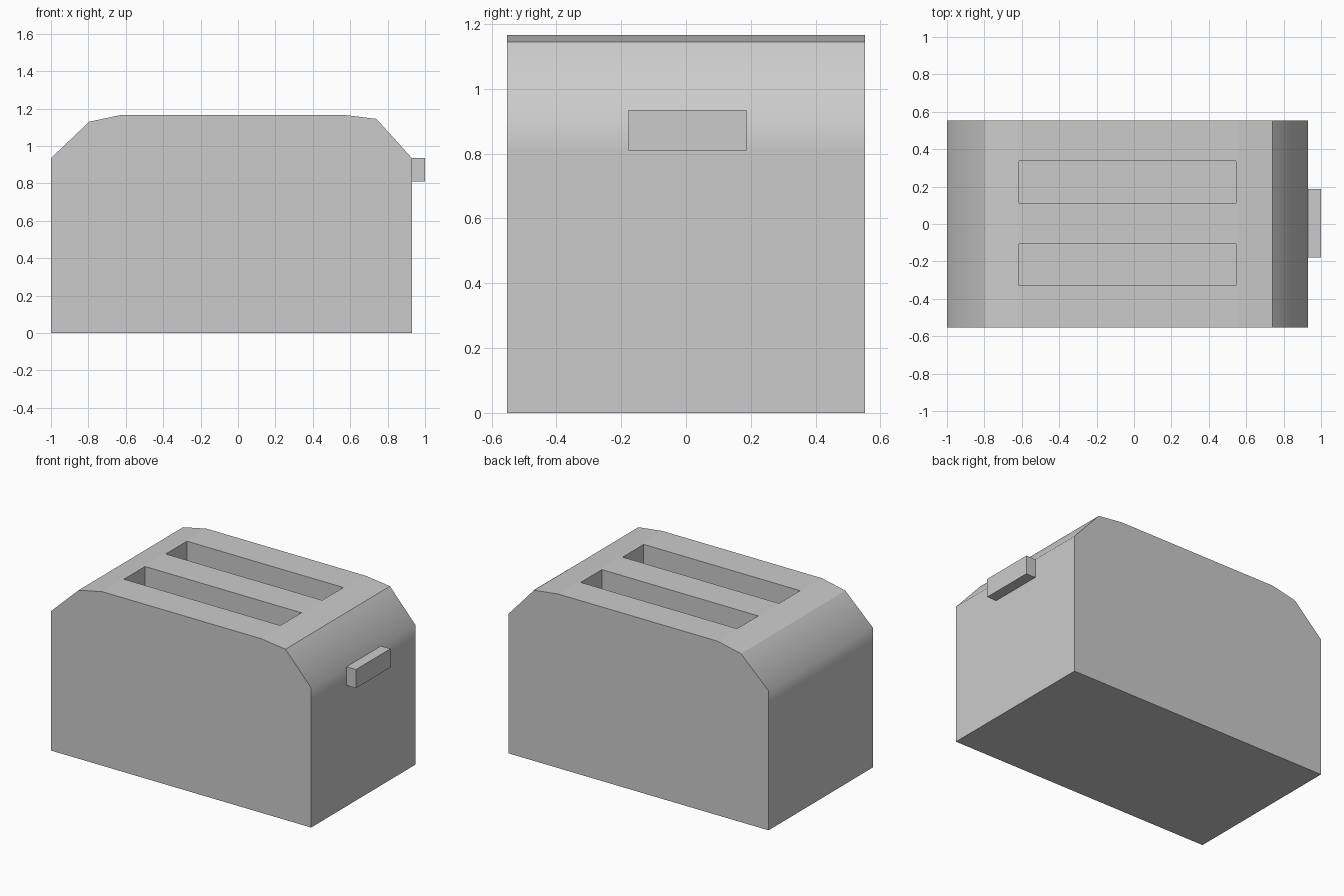
import bpy, bmesh

if "Cube" in bpy.data.objects:
    bpy.data.objects.remove(bpy.data.objects["Cube"])

def box(name, lo, hi):
    bpy.ops.mesh.primitive_cube_add(size=1, location=[(a + b) / 2 for a, b in zip(lo, hi)])
    ob = bpy.context.object
    ob.name = name
    ob.scale = [b - a for a, b in zip(lo, hi)]
    bpy.ops.object.transform_apply(location=False, rotation=False, scale=True)
    return ob

# body: side profile extruded along y
profile = [(-1, 0), (0.93, 0), (0.93, 0.81), (0.93, 0.935), (0.74, 1.145), (0.56, 1.167),
           (-0.62, 1.167), (-0.795, 1.13), (-1, 0.935), (-1, 0.81)]
half = 0.553
bm = bmesh.new()
front = [bm.verts.new((x, -half, z)) for x, z in profile]
back = [bm.verts.new((x, half, z)) for x, z in profile]
bm.faces.new(front)
bm.faces.new(back[::-1])
n = len(profile)
for i in range(n):
    j = (i + 1) % n
    f = bm.faces.new((front[i], back[i], back[j], front[j]))
    # shoulders blend softly into the end walls
    f.smooth = i in (2, 3, 7, 8)
bmesh.ops.recalc_face_normals(bm, faces=bm.faces)
mesh = bpy.data.meshes.new("body")
bm.to_mesh(mesh)
bm.free()
body = bpy.data.objects.new("body", mesh)
bpy.context.collection.objects.link(body)

# two bread slots
for label, y0, y1 in (("front", -0.33, -0.107), ("back", 0.113, 0.337)):
    cutter = box(label + "_slot_cutter", (-0.615, y0, 0.35), (0.545, y1, 1.4))
    cutter.hide_render = True
    cutter.display_type = 'WIRE'
    cut = body.modifiers.new(label + "_slot", 'BOOLEAN')
    cut.operation = 'DIFFERENCE'
    cut.object = cutter

# push-down lever on the right end
box("lever", (0.92, -0.178, 0.81), (1.0, 0.187, 0.935))
